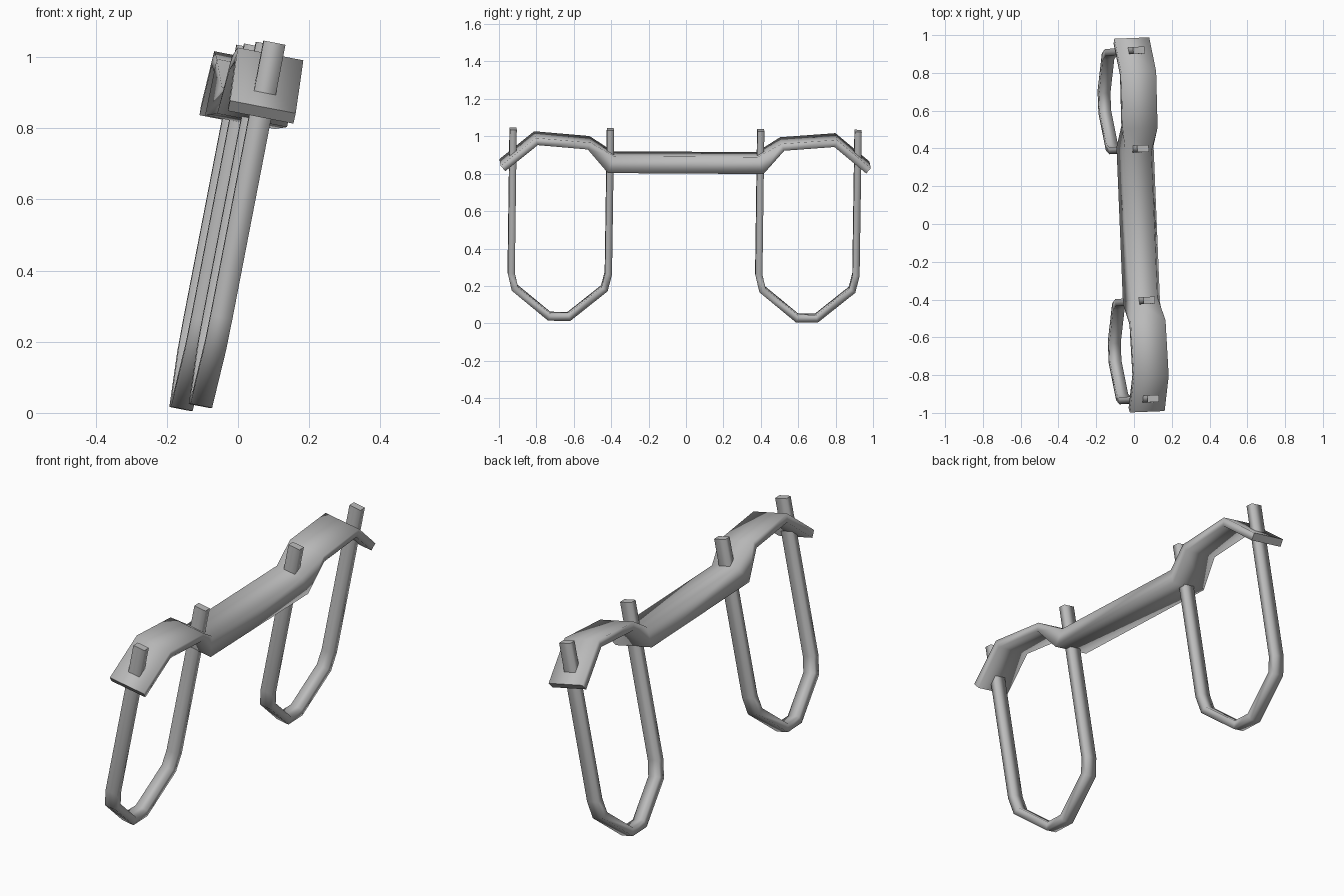
import bpy
import bmesh
from mathutils import Vector, Matrix

cube = bpy.data.objects.get("Cube")
if cube:
    bpy.data.objects.remove(cube, do_unlink=True)

# One plain grey for the whole yoke
grey = bpy.data.materials.new("plain_grey")
grey.use_nodes = True
colour = (0.5, 0.5, 0.5, 1)
grey.diffuse_color = colour
grey.node_tree.nodes["Principled BSDF"].inputs["Base Color"].default_value = colour

# The whole yoke leans sideways and is slightly turned
up = Vector((0.19, 0.014, 0.982)).normalized()
along = Vector((-0.04, 1, 0))
along = (along - up * along.dot(up)).normalized()
across = along.cross(up)
lean = Matrix((across, along, up)).transposed().to_4x4()
lean.translation = (-0.137, 0, -0.002)
SHIFT = -0.017


def sweep(name, path, sections):
    """Sweep four-sided sections (half height, top and bottom half width) along a mitred y-z path."""
    pts = [Vector(p) for p in path]
    bm = bmesh.new()
    rings = []
    for i, (p, (half, top, bottom)) in enumerate(zip(pts, sections)):
        before = (p - pts[i - 1]).normalized() if i else None
        after = (pts[i + 1] - p).normalized() if i < len(pts) - 1 else None
        before, after = before or after, after or before
        t = (before + after).normalized()
        n = Vector((-t.y, t.x)) * (half / max(t.dot(after), 0.5))
        corners = [(-bottom, -1), (bottom, -1), (top, 1), (-top, 1)]
        rings.append([bm.verts.new((u, p.x + n.x * s + SHIFT, p.y + n.y * s))
                      for u, s in corners])
    for a, b in zip(rings, rings[1:]):
        for k in range(4):
            bm.faces.new((a[k], a[(k + 1) % 4], b[(k + 1) % 4], b[k])).smooth = True
    # Flat ends with crisp rims
    for ring in (rings[0], rings[-1]):
        for e in bm.faces.new(ring).edges:
            e.smooth = False
    bmesh.ops.recalc_face_normals(bm, faces=bm.faces)
    mesh = bpy.data.meshes.new(name)
    bm.to_mesh(mesh)
    bm.free()
    mesh.materials.append(grey)
    obj = bpy.data.objects.new(name, mesh)
    obj.matrix_world = lean
    bpy.context.collection.objects.link(obj)
    return obj


# Beam: thick middle, thin arched neck rests at both ends
plate = (0.019, 0.094, 0.094)
block = (0.043, 0.07, 0.1)
half_path = [(0.40, 0.88), (0.518, 0.982), (0.80, 1.005), (0.978, 0.857)]
half_sections = [block, plate, plate, plate]
beam_path = [(-y, z) for y, z in reversed(half_path)] + half_path
sweep("yoke_beam", beam_path, half_sections[::-1] + half_sections)

# Bows: U-shaped flat bars that pass up through the beam
half_bow = [(0.053, 0.036), (0.24, 0.19), (0.26, 0.272), (0.2605, 1.056)]
bar = (0.0185, 0.031, 0.031)
for name, middle in (("front_bow", -0.6625), ("back_bow", 0.6625)):
    path = [(middle - y, z) for y, z in reversed(half_bow)]
    path += [(middle + y, z) for y, z in half_bow]
    sweep(name, path, [bar] * len(path))
